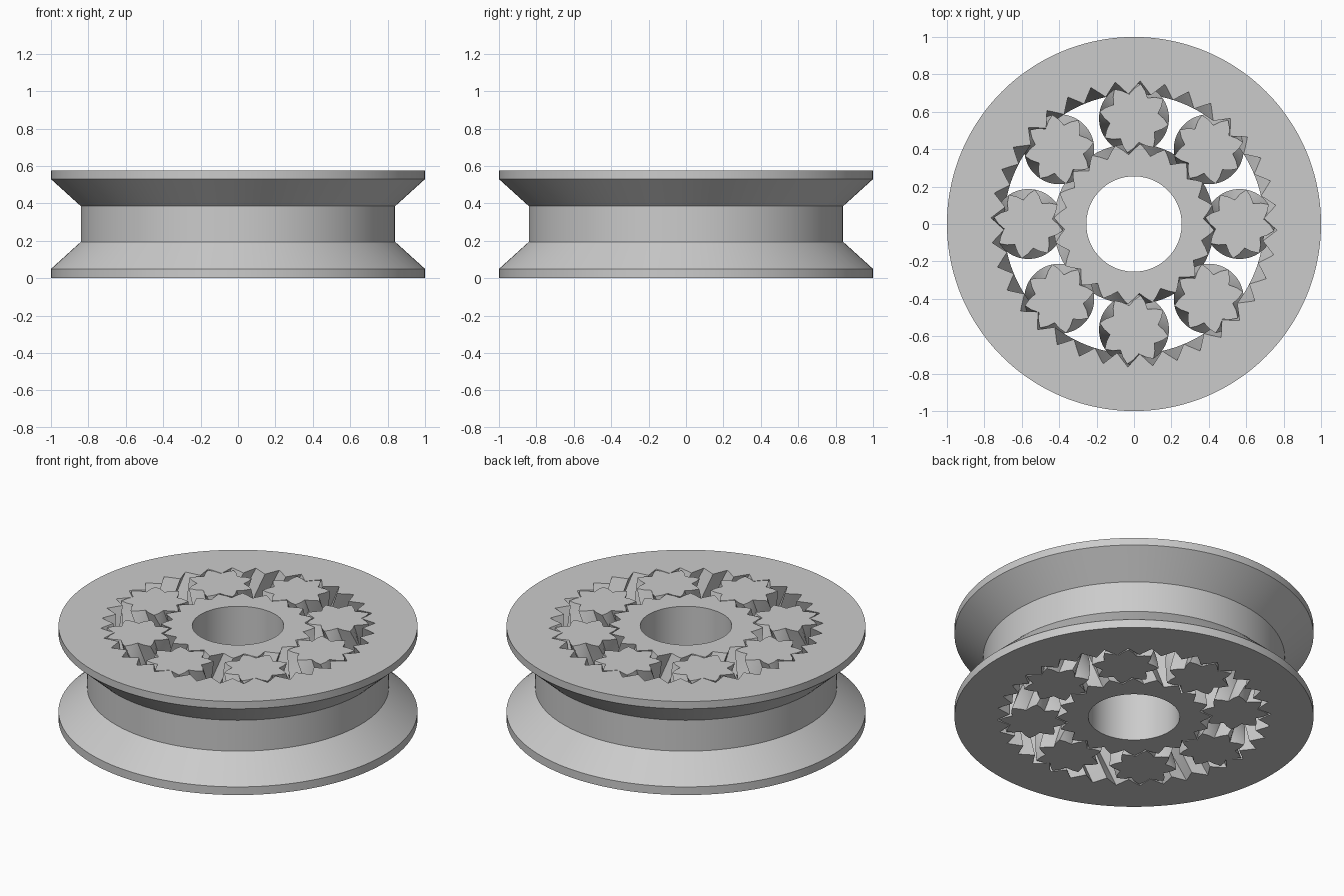
import bpy, bmesh, math

if "Cube" in bpy.data.objects:
    bpy.data.objects.remove(bpy.data.objects["Cube"], do_unlink=True)

HEIGHT = 0.575
SLICES = 10      # per half of the herringbone
ORBIT = 0.565

grey = bpy.data.materials.new("plain grey")
grey.use_nodes = True
grey.diffuse_color = (0.6, 0.6, 0.6, 1)
grey.node_tree.nodes["Principled BSDF"].inputs["Base Color"].default_value = (0.6, 0.6, 0.6, 1)


def tooth_outline(teeth, outer, pitch, inner, phase, width):
    """Polar outline: each tooth has an outer point, two flank points and an inner point."""
    step = math.tau / teeth
    shape = [(-width, pitch), (0, outer), (width, pitch), (0.5, inner)]
    return [(phase + (i + f) * step, r) for i in range(teeth) for f, r in shape]


def herringbone(outline, twist):
    """Loops from top to bottom; the outline turns by twist at mid height and back."""
    loops = []
    for s in range(2 * SLICES + 1):
        turn = twist * (1 - abs(s / SLICES - 1))
        z = HEIGHT * (1 - s / (2 * SLICES))
        loops.append([(r * math.cos(a + turn), r * math.sin(a + turn), z) for a, r in outline])
    return loops


def circle_loop(outline, radius, z):
    return [(radius * math.cos(a), radius * math.sin(a), z) for a, _ in outline]


def loft(name, loops, closed, location=(0, 0, 0)):
    """Skin the loops; either join last to first or cap both ends."""
    bm = bmesh.new()
    rows = [[bm.verts.new(p) for p in loop] for loop in loops]
    n = len(rows[0])
    pairs = list(zip(rows, rows[1:] + rows[:1])) if closed else list(zip(rows, rows[1:]))
    for a, b in pairs:
        for i in range(n):
            j = (i + 1) % n
            bm.faces.new((a[i], a[j], b[j], b[i]))
    if not closed:
        bm.faces.new(rows[0])
        bm.faces.new(rows[-1])
    bmesh.ops.recalc_face_normals(bm, faces=bm.faces)
    mesh = bpy.data.meshes.new(name)
    bm.to_mesh(mesh)
    bm.free()
    mesh.materials.append(grey)
    obj = bpy.data.objects.new(name, mesh)
    obj.location = location
    bpy.context.collection.objects.link(obj)
    bpy.ops.object.select_all(action="DESELECT")
    obj.select_set(True)
    bpy.context.view_layer.objects.active = obj
    bpy.ops.object.shade_smooth_by_angle(angle=math.radians(25))
    return obj


# Grooved outer wheel with internal teeth
rad = math.radians
ring = tooth_outline(36, 0.765, 0.727, 0.695, rad(7.5), 0.26)
groove = [(1, 0), (1, 0.05), (0.84, 0.195), (0.84, 0.385), (1, 0.53), (1, HEIGHT)]
loft("outer_wheel",
     herringbone(ring, rad(10)) + [circle_loop(ring, r, z) for r, z in groove], True)

# Central gear with a round bore
sun = tooth_outline(20, 0.43, 0.403, 0.372, rad(13.5), 0.23)
loft("sun_gear",
     herringbone(sun, rad(-18)) + [circle_loop(sun, 0.255, z) for z in (0, HEIGHT)], True)

# Eight planet gears, every second one a quarter tooth the other way
for k in range(8):
    angle = k * math.tau / 8
    offset = rad(-11.25 if k % 2 == 0 else 11.25)
    planet = tooth_outline(8, 0.187, 0.16, 0.131, angle + offset, 0.23)
    loft(f"planet_gear_{k + 1}", herringbone(planet, rad(45)), False,
         (ORBIT * math.cos(angle), ORBIT * math.sin(angle), 0))
